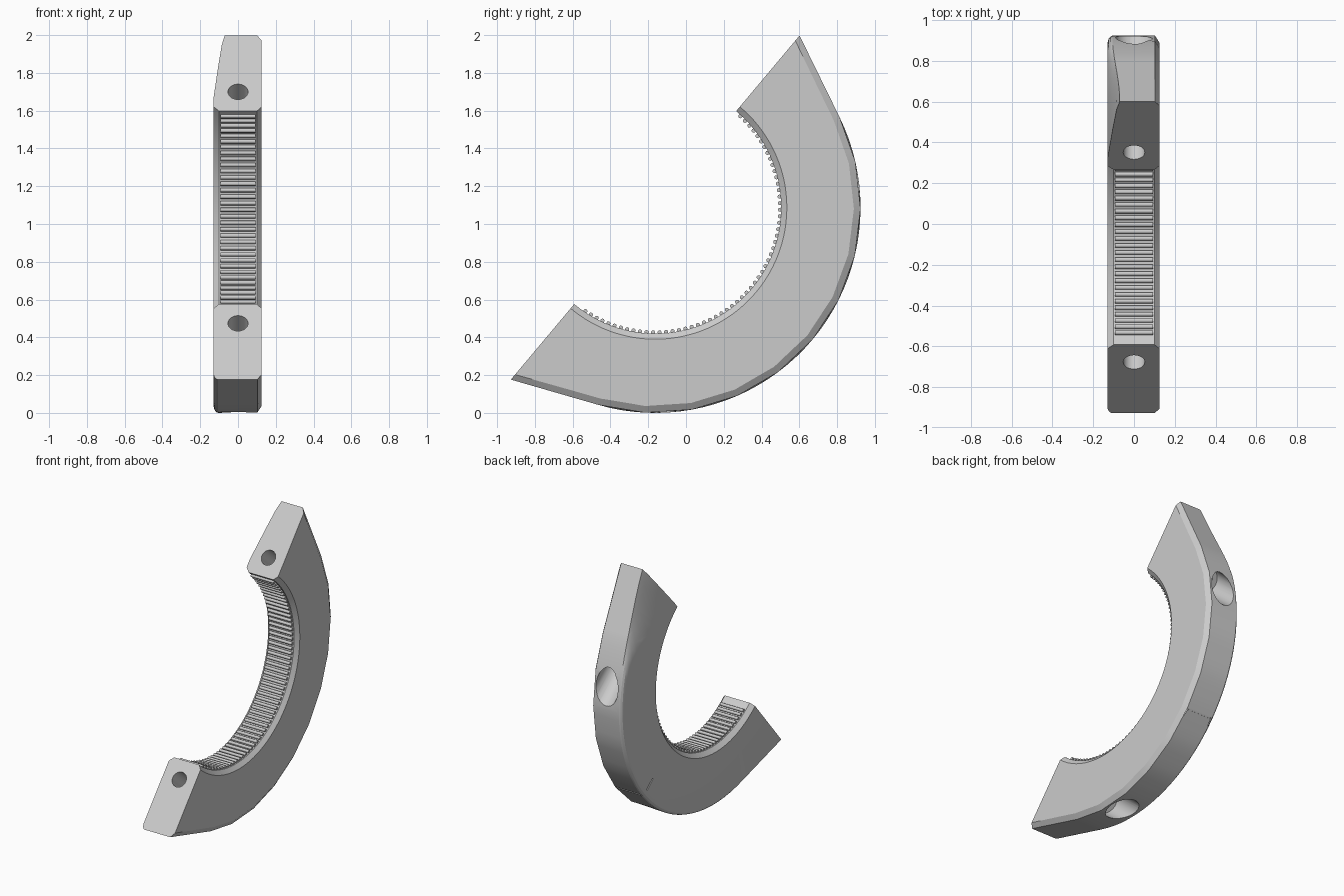
import bpy, bmesh
from math import sin, cos, acos, radians, degrees
from mathutils import Vector, Matrix

if "Cube" in bpy.data.objects:
    bpy.data.objects.remove(bpy.data.objects["Cube"])

CENTRE = Vector((0, -0.163, 1.087))
R_IN, R_OUT, R_TIP = 0.667, 1.087, 1.189
FLAT = degrees(acos(R_OUT / R_TIP))        # straight run at each tip
STEP = (180 - 2 * FLAT) / 10               # facet angle of the +x side


def direction(phi):
    t = radians(50 - phi)
    return Vector((0, cos(t), sin(t)))


def outer(phi):
    d = min(phi, 180 - phi)
    return R_OUT / cos(radians(max(0, FLAT - d)))


def facet(phi, everywhere=False):
    if not everywhere and not FLAT < phi < 180 - FLAT:
        return 1
    a = (phi - FLAT) % STEP - STEP / 2
    return cos(radians(STEP / 2)) / cos(radians(a))


def section(phi):
    r = outer(phi)
    rf = r * facet(phi)
    w = max(0, 1 - phi / 36)
    w = w * w * (3 - 2 * w)                # relief growing toward upper tip
    return [(-0.1, R_IN), (0.1, R_IN), (0.125, 0.697), (0.125, rf - 0.035),
            (0.102, rf), (-0.105 + 0.035 * w, r), (-0.114 + 0.028 * w, r - 0.004 - 0.06 * w),
            (-0.124 + 0.02 * w, r - 0.015 - 0.19 * w), (-0.13, r - 0.036 - 0.4 * w), (-0.13, 0.697)]


def finish(name, bm):
    bmesh.ops.recalc_face_normals(bm, faces=bm.faces)
    me = bpy.data.meshes.new(name)
    bm.to_mesh(me)
    bm.free()
    ob = bpy.data.objects.new(name, me)
    bpy.context.collection.objects.link(ob)
    return ob


def add_cylinder(bm, start, axis, length, radius, sides):
    rot = axis.to_track_quat('Z', 'Y').to_matrix().to_4x4()
    bmesh.ops.create_cone(bm, cap_ends=True, segments=sides, radius1=radius, radius2=radius,
                          depth=length, matrix=Matrix.Translation(start + axis * length / 2) @ rot)


def activate(ob):
    bpy.ops.object.select_all(action='DESELECT')
    ob.select_set(True)
    bpy.context.view_layer.objects.active = ob


# Half-ring body lofted from radial sections
phis = [FLAT * i / 6 for i in range(6)]
phis += [FLAT + STEP * i / 4 for i in range(41)]
phis += [180 - FLAT + FLAT * i / 6 for i in range(1, 7)]
bm = bmesh.new()
rings = [[bm.verts.new(CENTRE + direction(p) * r + Vector((x, 0, 0))) for x, r in section(p)]
         for p in phis]
for a, b in zip(rings, rings[1:]):
    for i in range(len(a)):
        j = (i + 1) % len(a)
        bm.faces.new((a[i], a[j], b[j], b[i]))
bm.faces.new(rings[0])
bm.faces.new(rings[-1])
body = finish("half_ring_body", bm)

# Bolt holes, counterbores and alignment grooves as cutters
drill = direction(90)
cutters = []
for side in (1, -1):
    # the drill axis is square to the end faces
    start = CENTRE + direction(0) * 0.8 * side
    for offset, length, radius in ((-0.1, 1.1, 0.053), (0.5, 0.6, 0.09)):
        bm = bmesh.new()
        add_cylinder(bm, start + drill * offset, drill, length, radius, 32)
        cutters.append(finish("hole_cutter", bm))
for phi in (22, 90, 158):
    for x, r, sx, sr in ((-0.003, outer(phi), 0.195, 0.016), (-0.13, 1.0, 0.016, 0.09)):
        d = direction(phi)
        bm = bmesh.new()
        bmesh.ops.create_cube(bm, size=1)
        t = direction(phi + 90)
        for v in bm.verts:
            v.co = CENTRE + Vector((x + v.co.x * sx, 0, 0)) + d * (r + v.co.y * sr) + t * v.co.z * 0.01
        cutters.append(finish("groove_cutter", bm))
activate(body)
for c in cutters:
    c.hide_render = True
    m = body.modifiers.new("cut", 'BOOLEAN')
    m.operation, m.solver, m.object = 'DIFFERENCE', 'EXACT', c
    bpy.ops.object.modifier_apply(modifier=m.name)
for c in cutters:
    bpy.data.objects.remove(c)
bpy.ops.object.shade_smooth_by_angle(angle=radians(22))

# Grip ribs along the inner face
bm = bmesh.new()
COUNT = 58
for i in range(COUNT):
    phi = 3 + 171 * i / (COUNT - 1)
    add_cylinder(bm, CENTRE + direction(phi) * 0.661 + Vector((-0.093, 0, 0)),
                 Vector((1, 0, 0)), 0.186, 0.011, 10)
ribs = finish("grip_ribs", bm)
activate(ribs)
bpy.ops.object.shade_smooth_by_angle(angle=radians(40))
